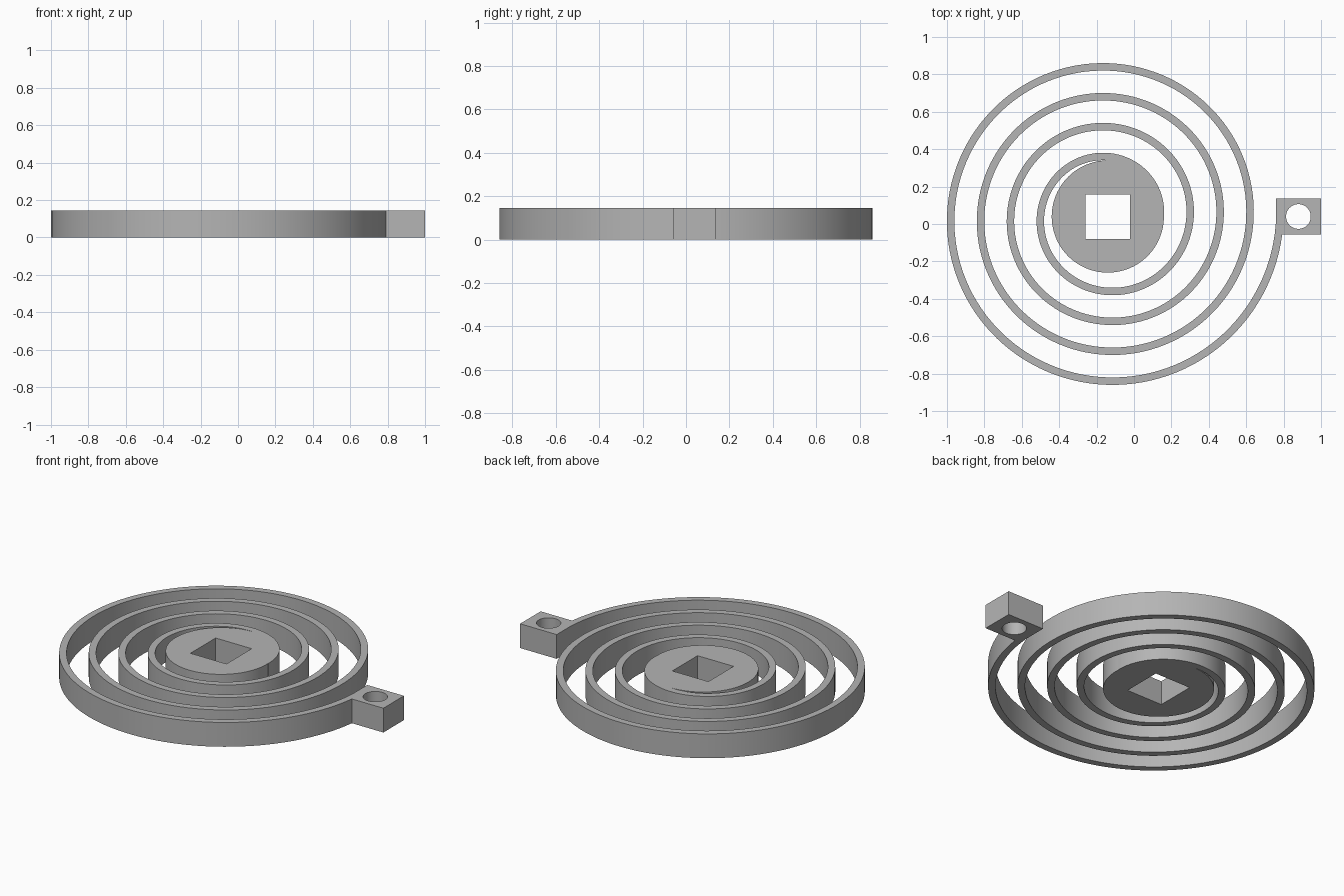
import bpy
import bmesh
from math import cos, sin, pi, radians

HEIGHT = 0.145
CX, CY = -0.14, 0.04          # axis of the hub and the spiral
HUB_R = 0.30
PITCH = 0.16                  # radial growth per turn
STRIP = 0.04                  # strip thickness
TURNS = 4
TURN_STEPS = 120

cube = bpy.data.objects.get("Cube")
if cube:
    bpy.data.objects.remove(cube, do_unlink=True)

grey = bpy.data.materials.new("plain grey")
grey.use_nodes = True
color = (0.46, 0.46, 0.46, 1)
grey.diffuse_color = color
grey.node_tree.nodes["Principled BSDF"].inputs["Base Color"].default_value = color


def circle(cx, cy, r, n=TURN_STEPS):
    return [(cx + r * cos(2 * pi * i / n), cy + r * sin(2 * pi * i / n)) for i in range(n)]


def rectangle(cx, cy, hx, hy, n=TURN_STEPS):
    """Rectangle outline with as many points as a circle, hitting all corners."""
    pts = []
    for x, y in circle(0, 0, 1, n):
        m = max(abs(x), abs(y))
        pts.append((cx + hx * x / m, cy + hy * y / m))
    return pts


def band(name, outer, inner, closed):
    """Upright solid of full height between two matching outlines."""
    bm = bmesh.new()
    rows = [[bm.verts.new((x, y, z)) for x, y in line]
            for line, z in ((outer, 0), (outer, HEIGHT), (inner, HEIGHT), (inner, 0))]
    n = len(outer)
    for i in range(n if closed else n - 1):
        j = (i + 1) % n
        for k in range(4):
            a, b = rows[k], rows[(k + 1) % 4]
            bm.faces.new((a[i], a[j], b[j], b[i]))
    if not closed:
        for i in (0, n - 1):
            bm.faces.new([row[i] for row in rows])
    bmesh.ops.recalc_face_normals(bm, faces=bm.faces)
    mesh = bpy.data.meshes.new(name)
    bm.to_mesh(mesh)
    bm.free()
    mesh.materials.append(grey)
    obj = bpy.data.objects.new(name, mesh)
    bpy.context.collection.objects.link(obj)
    bpy.ops.object.select_all(action='DESELECT')
    obj.select_set(True)
    bpy.context.view_layer.objects.active = obj
    bpy.ops.object.shade_smooth_by_angle(angle=radians(30))
    return obj


# Round hub with a square drive hole
band("hub", circle(CX, CY, HUB_R), rectangle(CX, CY, 0.119, 0.119), True)

# Spiral strip: grows out of the hub wall, then winds outward
outer, inner = [], []
for i in range(1, TURNS * TURN_STEPS + 1):
    turn = i / TURN_STEPS
    a = 2 * pi * turn
    r_out = HUB_R + PITCH * turn
    r_in = max(HUB_R, r_out - STRIP)
    outer.append((CX + r_out * cos(a), CY + r_out * sin(a)))
    inner.append((CX + r_in * cos(a), CY + r_in * sin(a)))
band("spiral_strip", outer, inner, False)

# Anchor block with a round pin hole at the outer end
band("anchor_block", rectangle(0.879, CY, 0.121, 0.097), circle(0.879, CY, 0.066), True)
